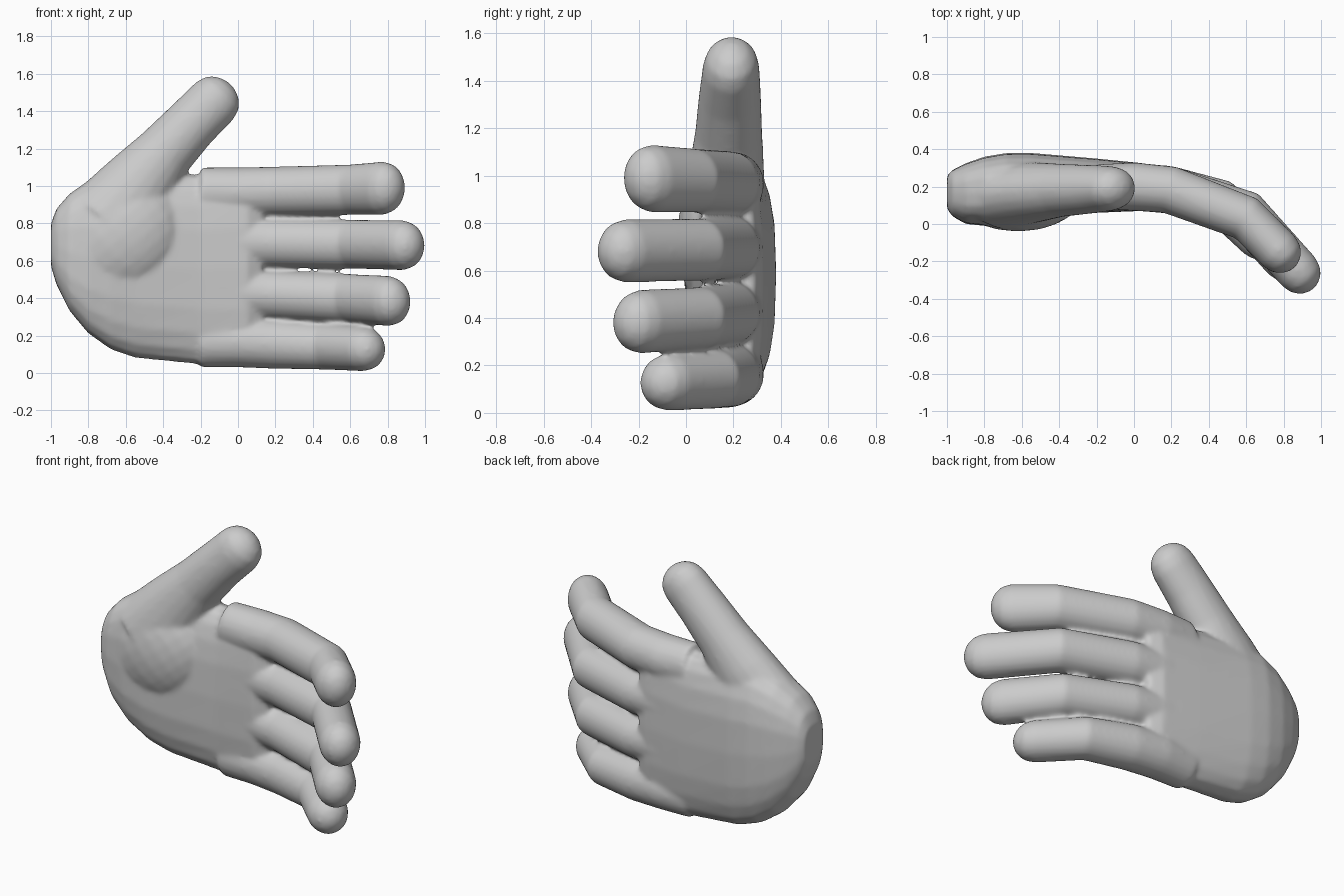
import bpy, bmesh, math
from mathutils import Vector, Matrix

if "Cube" in bpy.data.objects:
    bpy.data.objects.remove(bpy.data.objects["Cube"])

SIDES = 20
bm = bmesh.new()


def power(value, exponent):
    return math.copysign(abs(value) ** exponent, value)


def ring(centre, u, v, roundness=1.0):
    """One closed cross-section spanned by the half-axes u and v."""
    verts = []
    for i in range(SIDES):
        a = 2 * math.pi * i / SIDES
        verts.append(bm.verts.new(centre + u * power(math.cos(a), roundness)
                                  + v * power(math.sin(a), roundness)))
    return verts


def skin(rings):
    """Bridge the cross-sections and cap both ends."""
    for a, b in zip(rings, rings[1:]):
        for i in range(SIDES):
            j = (i + 1) % SIDES
            bm.faces.new((a[i], a[j], b[j], b[i]))
    bm.faces.new(rings[0][::-1])
    bm.faces.new(rings[-1])


def digit(points, radii, side):
    """Bent digit with a domed tip; radii are (along side, across)."""
    points = [Vector(p) for p in points]
    side = Vector(side)
    rings = []
    for i, p in enumerate(points):
        before, after = points[max(i - 1, 0)], points[min(i + 1, len(points) - 1)]
        along = (after - before).normalized()
        across = along.cross(side).normalized()
        rings.append(ring(p, side * radii[i][0], across * radii[i][1]))
    a, b = radii[-1]
    length = min(a, b)
    for degrees in (28, 54, 78):
        t = math.radians(degrees)
        rings.append(ring(points[-1] + along * length * math.sin(t) * 1.04,
                          side * a * math.cos(t), across * b * math.cos(t)))
    skin(rings)


# Palm: x, lowest z, highest z, front y, back y
palm = [
    (-1.00, .57, .80, .08, .26), (-.97, .47, .88, .04, .29),
    (-.90, .33, .96, .00, .325), (-.80, .21, 1.03, -.01, .36),
    (-.68, .125, 1.08, .00, .38), (-.55, .08, 1.08, .02, .38),
    (-.20, .045, 1.06, .06, .35), (.05, .03, 1.09, .07, .325),
    (.13, .07, 1.06, .11, .29),
]
skin([ring(Vector((x, (f + b) / 2, (lo + hi) / 2)),
           Vector((0, 0, (hi - lo) / 2)), Vector((0, (b - f) / 2, 0)), .75)
      for x, lo, hi, f, b in palm])

# Ball of the thumb
bmesh.ops.create_uvsphere(
    bm, u_segments=24, v_segments=14, radius=1,
    matrix=Matrix.Translation((-.62, .16, .73))
    @ Matrix.Rotation(math.radians(-40), 4, 'Y')
    @ Matrix.Diagonal((.36, .20, .32, 1)))

# Thumb
digit([(-.68, .15, .80), (-.52, .17, 1.02), (-.39, .18, 1.18),
       (-.25, .185, 1.33), (-.125, .19, 1.455)],
      [(.18, .26), (.16, .20), (.142, .158), (.132, .145), (.12, .142)],
      (0, 1, 0))

# Fingers: base z, tip z, bend xy, tip xy, base and tip half-height
fingers = [
    (.965, .988, (.60, .03), (.775, -.145), .135, .143),
    (.700, .683, (.60, .06), (.880, -.255), .136, .134),
    (.430, .385, (.58, .06), (.805, -.190), .134, .135),
    (.165, .130, (.46, .12), (.670, -.075), .136, .121),
]
for z0, z1, bend, tip, r0, r1 in fingers:
    zb, rb = (z0 + 2 * z1) / 3, (r0 + r1) / 2 - .004
    digit([(-.20, .20, z0), (0, .20, z0), (.19, .183, z0 * .75 + z1 * .25),
           (*bend, zb), (*tip, z1)],
          [(r0, .12), (r0, .13), (r0 - .002, .128), (rb, .122), (r1, .118)],
          (0, 0, 1))

bmesh.ops.recalc_face_normals(bm, faces=bm.faces)
mesh = bpy.data.meshes.new("hand")
bm.to_mesh(mesh)
bm.free()
hand = bpy.data.objects.new("hand", mesh)
bpy.context.collection.objects.link(hand)

# Fuse the parts into one soft skin
remesh = hand.modifiers.new("fuse", 'REMESH')
remesh.mode = 'VOXEL'
remesh.voxel_size = .012
remesh.use_smooth_shade = True
smooth = hand.modifiers.new("soften", 'SMOOTH')
smooth.factor = .5
smooth.iterations = 14
for face in mesh.polygons:
    face.use_smooth = True

# Plain grey skin
grey = (.6, .6, .6, 1)
skin_material = bpy.data.materials.new("light grey")
skin_material.use_nodes = True
skin_material.diffuse_color = grey
skin_material.node_tree.nodes["Principled BSDF"].inputs["Base Color"].default_value = grey
mesh.materials.append(skin_material)
